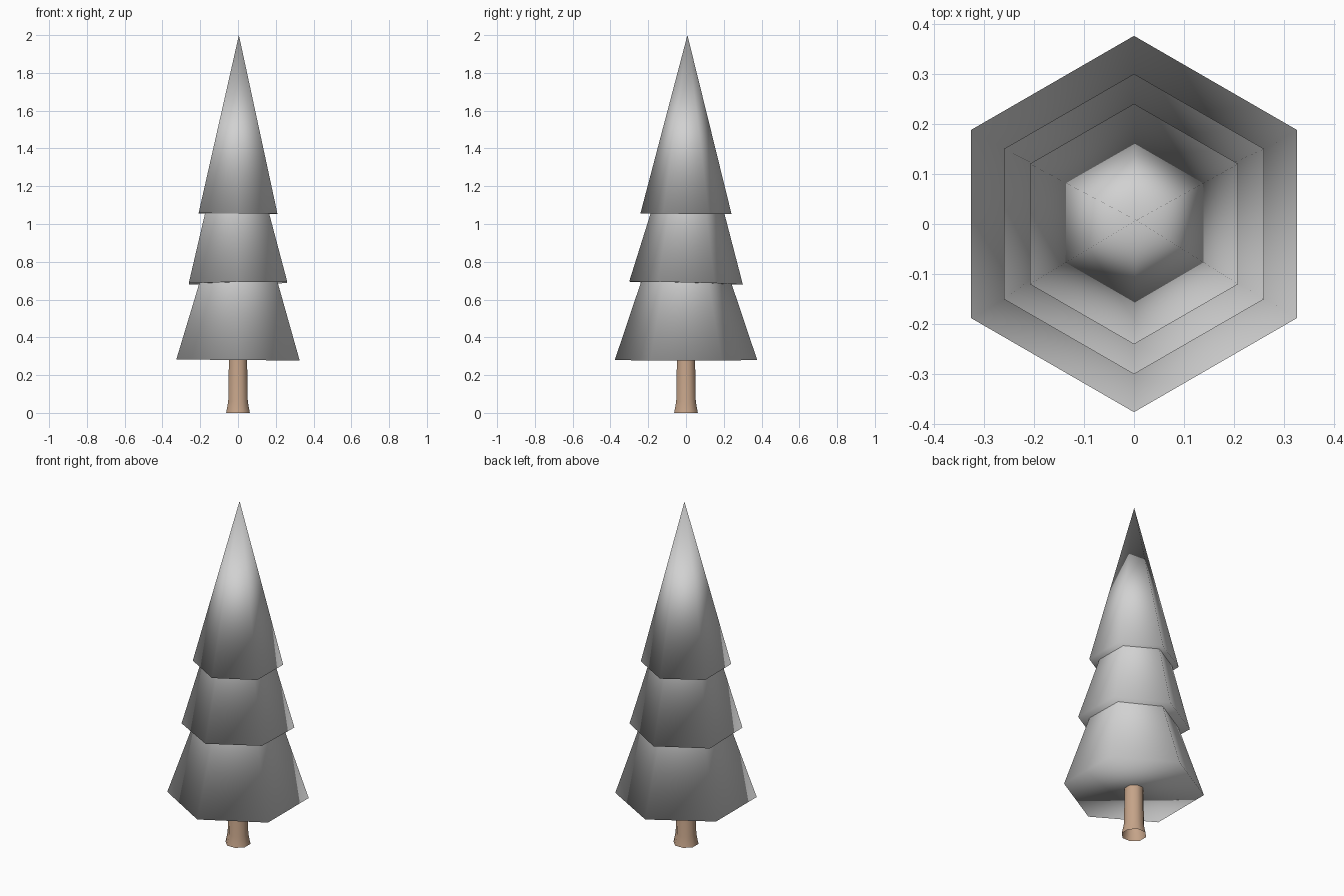
import bpy
import bmesh
import math

cube = bpy.data.objects.get("Cube")
if cube:
    bpy.data.objects.remove(cube, do_unlink=True)


def make_material(name, rgb):
    mat = bpy.data.materials.new(name)
    mat.use_nodes = True
    mat.diffuse_color = (*rgb, 1)
    mat.node_tree.nodes["Principled BSDF"].inputs["Base Color"].default_value = (*rgb, 1)
    return mat


def ring(bm, sides, radius, z, turn):
    angles = [turn + math.tau * i / sides for i in range(sides)]
    return [bm.verts.new((radius * math.cos(a), radius * math.sin(a), z)) for a in angles]


def finish(name, bm, mat):
    bmesh.ops.recalc_face_normals(bm, faces=bm.faces)
    mesh = bpy.data.meshes.new(name)
    bm.to_mesh(mesh)
    bm.free()
    mesh.materials.append(mat)
    # Fully smooth, including across the rim of each tier
    mesh.shade_smooth()
    obj = bpy.data.objects.new(name, mesh)
    bpy.context.collection.objects.link(obj)
    return obj


def foliage_tier(name, radius, base, height, lean):
    """Closed six-sided cone, tipped slightly about its base centre."""
    bm = bmesh.new()
    rim = ring(bm, 6, radius, 0, math.pi / 2)
    apex = bm.verts.new((0, 0, height))
    bm.faces.new(rim)
    for a, b in zip(rim, rim[1:] + rim[:1]):
        bm.faces.new((a, b, apex))
    obj = finish(name, bm, foliage)
    obj.location.z = base
    obj.rotation_euler = (-lean[1], lean[0], 0)


foliage = make_material("foliage grey", (0.64, 0.64, 0.64))
bark = make_material("bark brown", (0.56, 0.37, 0.25))

# Three overlapping tiers of foliage
foliage_tier("lower_foliage", 0.377, 0.28, 1.12, (0.009, 0))
foliage_tier("middle_foliage", 0.301, 0.687, 1.05, (-0.015, 0.025))
foliage_tier("top_foliage", 0.241, 1.055, 0.945, (0.005, 0.008))

# Open trunk flaring at the foot
bm = bmesh.new()
rings = [ring(bm, 8, r, z, math.pi / 8)
         for r, z in ((0.068, 0), (0.056, 0.06), (0.05, 0.4))]
for low, high in zip(rings, rings[1:]):
    for i in range(8):
        j = (i + 1) % 8
        bm.faces.new((low[i], low[j], high[j], high[i]))
finish("trunk", bm, bark)
